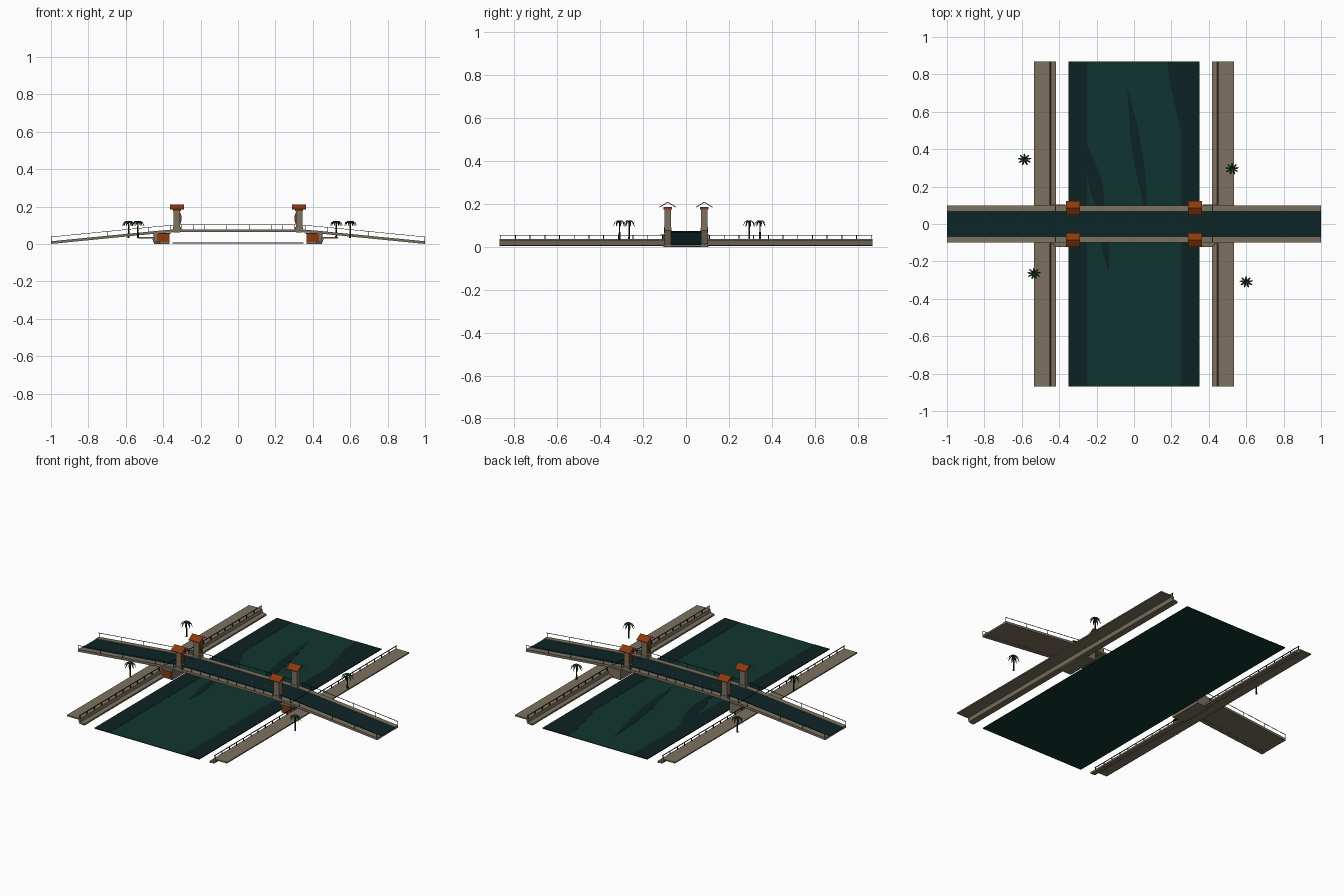
import bpy, math
from mathutils import Vector

if "Cube" in bpy.data.objects:
    bpy.data.objects.remove(bpy.data.objects["Cube"])


def material(name, r, g, b):
    m = bpy.data.materials.new(name)
    m.diffuse_color = (r, g, b, 1)
    m.use_nodes = True
    m.node_tree.nodes["Principled BSDF"].inputs["Base Color"].default_value = m.diffuse_color
    return m


STONE = material("stone", 0.20, 0.165, 0.115)
ROAD = material("asphalt", 0.004, 0.018, 0.020)
WATER = material("water", 0.005, 0.036, 0.028)
DEEP = material("dark water", 0.004, 0.016, 0.017)
TILE = material("roof tile", 0.26, 0.042, 0.004)
METAL = material("dark metal", 0.008, 0.014, 0.013)
LEAF = material("palm leaf", 0.006, 0.035, 0.012)
BARK = material("palm bark", 0.022, 0.018, 0.010)
PAINT = material("lane paint", 0.25, 0.25, 0.22)


def make(name, verts, faces, mat):
    me = bpy.data.meshes.new(name)
    me.from_pydata(verts, [], faces)
    me.materials.append(mat)
    ob = bpy.data.objects.new(name, me)
    bpy.context.collection.objects.link(ob)
    return ob


def prism(name, pts, axis, a, b, mat):
    """Extrude a 2D outline along an axis from a to b."""
    if axis == 'x':
        place = lambda p, t: (t, p[0], p[1])
    elif axis == 'y':
        place = lambda p, t: (p[0], t, p[1])
    else:
        place = lambda p, t: (p[0], p[1], t)
    area = sum(p[0] * q[1] - q[0] * p[1] for p, q in zip(pts, pts[1:] + pts[:1]))
    if (area < 0) != (axis == 'y'):
        pts = pts[::-1]
    n = len(pts)
    verts = [place(p, a) for p in pts] + [place(p, b) for p in pts]
    faces = [tuple(range(n))[::-1], tuple(range(n, 2 * n))]
    faces += [(i, (i + 1) % n, n + (i + 1) % n, n + i) for i in range(n)]
    return make(name, verts, faces, mat)


def box(name, x0, x1, y0, y1, z0, z1, mat):
    x0, x1 = sorted((x0, x1))
    y0, y1 = sorted((y0, y1))
    return prism(name, [(x0, y0), (x1, y0), (x1, y1), (x0, y1)], 'z', z0, z1, mat)


# Deck height along the bridge
STATIONS = [(-1, .014), (-.42, .071), (-.33, .078), (.33, .078), (.42, .071), (1, .014)]


def height(x):
    for (xa, za), (xb, zb) in zip(STATIONS, STATIONS[1:]):
        if x <= xb:
            return za + (zb - za) * (x - xa) / (xb - xa)
    return STATIONS[-1][1]


def ribbon(name, y0, y1, low, high, mat):
    """A strip following the deck profile, between two offsets from it."""
    pts = [(x, z + low) for x, z in STATIONS] + [(x, z + high) for x, z in STATIONS[::-1]]
    return prism(name, pts, 'y', y0, y1, mat)


# Bridge deck, road, pavements and handrails
ribbon("deck_slab", -.098, .098, -.008, 0, STONE)
ribbon("road", -.07, .07, 0, .002, ROAD)
for s in (-1, 1):
    y0, y1 = sorted((s * .07, s * .10))
    ribbon("pavement", y0, y1, -.009, .005, STONE)
    ribbon("handrail", s * .099 - .001, s * .099 + .001, .027, .0295, METAL)
    posts = [i * .06 for i in range(-8, 9)] + [-.998, -.85, -.7, .7, .85, .998]
    for x in posts:
        z = height(x)
        box("handrail_post", x - .001, x + .001, s * .098, s * .10, z, z + .028, METAL)
    # expansion joint
    box("joint", s * .42 - .002, s * .42 + .002, -.098, .098, .07, .0765, METAL)

# Lane dashes on the level span
for i in range(-3, 4):
    box("lane_dash", i * .09 - .012, i * .09 + .012, -.001, .001, .079, .0806, PAINT)

# Gate towers with gabled roofs
for sx in (-1, 1):
    for sy in (-1, 1):
        xc, yc = sx * .327, sy * .085
        box("tower", xc - .018, xc + .018, yc - .016, yc + .016, .065, .185, STONE)
        box("tower_base", xc - .021, xc + .021, yc - .018, yc + .018, .07, .095, STONE)
        box("tower_cap", xc - .021, xc + .021, yc - .019, yc + .019, .180, .190, TILE)
        gable = [(yc - .038, .188), (yc, .211), (yc + .038, .188),
                 (yc + .038, .192), (yc, .215), (yc - .038, .192)]
        prism("tower_roof", gable, 'x', xc - .037, xc + .037, TILE)
        # slanted banner on the river side
        xi = xc - sx * .018
        flag = [(xi, .175), (xi - sx * .008, .15), (xi - sx * .004, .115), (xi, .115)]
        prism("tower_banner", flag, 'y', yc - .006, yc + .006, TILE)

# Abutments, with a painted panel and ledge on the front
for s in (-1, 1):
    box("abutment", s * .365, s * .45, -.105, .105, .005, .064, STONE)
    box("mural_panel", s * .37, s * .432, -.111, -.105, .014, .058, TILE)
    box("abutment_ledge", s * .36, s * .425, -.122, -.105, .058, .063, STONE)

# Embankments: raised walkway with a lower step towards the river
for s in (-1, 1):
    prof = [(.535, .041), (.447, .041), (.443, .022), (.418, .018), (.418, .008),
            (.452, .012), (.458, .034), (.535, .034)]
    prism("embankment", [(s * x, z) for x, z in prof], 'y', -.87, .87, STONE)
    # fence on each side of the bridge
    for t in (-1, 1):
        box("fence_rail", s * .449, s * .453, t * .105, t * .87, .057, .060, METAL)
        for i in range(12):
            y = t * (.11 + i * .0685)
            box("fence_post", s * .449, s * .453, y - .002, y + .002, .04, .058, METAL)

# River with darker margins and streaks
box("river", -.35, .35, -.87, .87, .008, .012, WATER)
box("left_shallows", -.35, -.25, -.87, .87, .012, .0132, DEEP)
prism("right_shallows", [(.35, -.87), (.35, .87), (.18, .87), (.19, .75), (.25, .5), (.25, -.87)],
      'z', .012, .0132, DEEP)


def streak(ax, ay, bx, by, width):
    a, b = Vector((ax, ay)), Vector((bx, by))
    side = (b - a).normalized().orthogonal() * width
    t = [i / 12 for i in range(13)]
    edge = lambda k: [tuple(a.lerp(b, u) + side * k * math.sin(math.pi * u)) for u in t]
    prism("water_streak", edge(1) + edge(-1)[-2:0:-1], 'z', .012, .013, DEEP)


streak(-.035, .73, .075, .02, .026)
streak(-.25, .42, -.16, .0, .035)
streak(-.18, .08, -.135, -.26, .020)


# Palm trees
def palm(x, y):
    rings = [(.0055, .036), (.004, .075), (.0035, .115)]
    verts = [(x + r * math.cos(k * math.pi / 3), y + r * math.sin(k * math.pi / 3), z)
             for r, z in rings for k in range(6)]
    faces = [(j * 6 + k, j * 6 + (k + 1) % 6, j * 6 + 6 + (k + 1) % 6, j * 6 + 6 + k)
             for j in range(2) for k in range(6)]
    make("palm_trunk", verts, faces + [tuple(range(12, 18)), tuple(range(5, -1, -1))], BARK)
    verts, faces = [], []
    for k in range(9):
        a = k * math.tau / 9 + .2
        d, n = (math.cos(a), math.sin(a)), (-math.sin(a), math.cos(a))
        b = len(verts)
        for r, z, w in [(0, .113, .002), (.014, .128, .005), (.027, .119, .005), (.037, .100, .001)]:
            for q in (-w, w):
                verts.append((x + d[0] * r + n[0] * q, y + (d[1] * r + n[1] * q) * .85, z))
        faces += [(b + i, b + i + 2, b + i + 3, b + i + 1) for i in (0, 2, 4)]
    make("palm_fronds", verts, faces, LEAF)


for px, py in [(-.585, .345), (.525, .295), (-.535, -.265), (.60, -.31)]:
    palm(px, py)

# Stand the model on z = 0
lowest = min(v.co.z for o in bpy.data.objects for v in o.data.vertices)
for o in bpy.data.objects:
    o.location.z = -lowest
